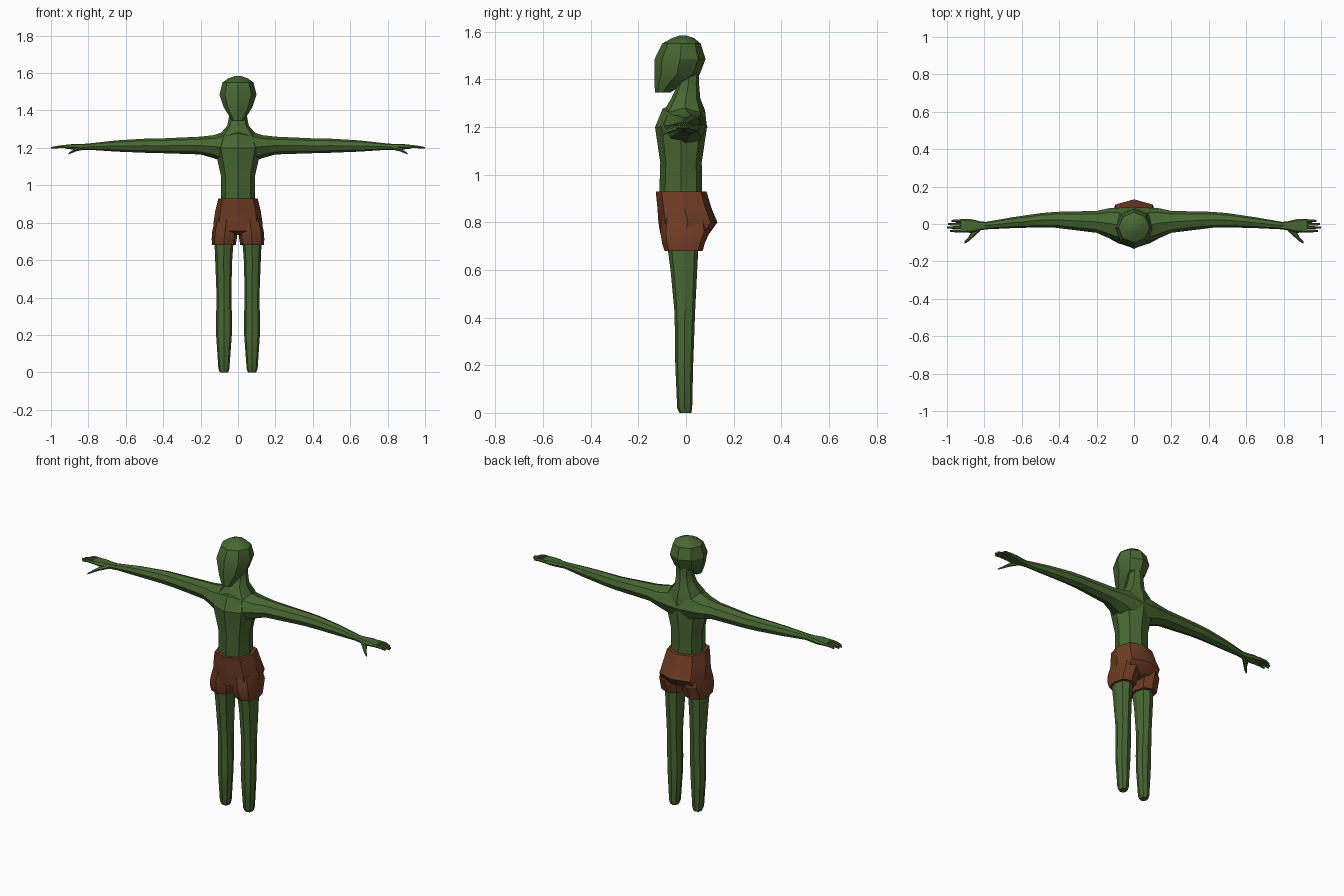
import bpy
import bmesh
import math

cube = bpy.data.objects.get("Cube")
if cube:
    bpy.data.objects.remove(cube, do_unlink=True)


def make_material(name, colour):
    mat = bpy.data.materials.new(name)
    mat.use_nodes = True
    mat.diffuse_color = colour
    shader = next(n for n in mat.node_tree.nodes if n.type == "BSDF_PRINCIPLED")
    shader.inputs["Base Color"].default_value = colour
    shader.inputs["Roughness"].default_value = 0.8
    return mat


skin = make_material("green skin", (0.065, 0.135, 0.032, 1))
cloth = make_material("brown cloth", (0.16, 0.046, 0.018, 1))


def loft(name, rows, axis="z", mat=skin, power=1.0, sides=8, mirror=False):
    """Skin rings given as (position, a_min, a_max, b_min, b_max) along an axis."""
    bm = bmesh.new()
    rings = []
    for pos, a_min, a_max, b_min, b_max in rows:
        ring = []
        for i in range(sides):
            angle = math.tau * i / sides
            c, s = math.cos(angle), math.sin(angle)
            c = math.copysign(abs(c) ** power, c)
            s = math.copysign(abs(s) ** power, s)
            a = (a_min + a_max) / 2 + c * (a_max - a_min) / 2
            b = (b_min + b_max) / 2 + s * (b_max - b_min) / 2
            ring.append(bm.verts.new((a, b, pos) if axis == "z" else (pos, a, b)))
        rings.append(ring)
    for low, high in zip(rings, rings[1:]):
        for i in range(sides):
            j = (i + 1) % sides
            bm.faces.new((low[i], low[j], high[j], high[i]))
    bm.faces.new(rings[0])
    bm.faces.new(rings[-1])
    bmesh.ops.recalc_face_normals(bm, faces=bm.faces)
    mesh = bpy.data.meshes.new(name)
    bm.to_mesh(mesh)
    bm.free()
    mesh.materials.append(mat)
    obj = bpy.data.objects.new(name, mesh)
    bpy.context.collection.objects.link(obj)
    if mirror:
        obj.modifiers.new("Mirror", "MIRROR").use_clip = True
    bpy.ops.object.select_all(action="DESELECT")
    obj.select_set(True)
    bpy.context.view_layer.objects.active = obj
    bpy.ops.object.shade_smooth_by_angle(angle=math.radians(30))
    return obj


def centred(rows):
    """Expand (z, half width, front, back) to full ring rows."""
    return [(z, -w, w, front, back) for z, w, front, back in rows]


# Head with a flat face and a jutting jaw
loft("head", centred([
    (1.345, 0.03, -0.13, -0.065),
    (1.39, 0.06, -0.133, 0.0),
    (1.42, 0.078, -0.133, 0.057),
    (1.485, 0.099, -0.132, 0.082),
    (1.55, 0.083, -0.1, 0.062),
    (1.573, 0.05, -0.06, 0.035),
    (1.585, 0.012, -0.025, 0.0),
]))

# Torso and neck
loft("torso", centred([
    (0.85, 0.09, -0.1, 0.065),
    (0.93, 0.09, -0.112, 0.068),
    (1.05, 0.091, -0.108, 0.066),
    (1.2, 0.125, -0.13, 0.088),
    (1.27, 0.1, -0.092, 0.08),
    (1.32, 0.057, -0.062, 0.06),
    (1.38, 0.046, -0.035, 0.055),
    (1.43, 0.046, -0.03, 0.055),
]), power=0.9)

# Both arms run through the chest as one span
arm = [
    (0.13, -0.078, 0.085, 1.145, 1.268),
    (0.2, -0.047, 0.07, 1.165, 1.26),
    (0.42, -0.02, 0.065, 1.172, 1.25),
    (0.5, -0.018, 0.058, 1.174, 1.249),
    (0.65, -0.022, 0.036, 1.18, 1.24),
    (0.8, -0.029, 0.01, 1.19, 1.223),
]
chest = (0, -0.13, 0.09, 1.09, 1.31)
loft("arms", [(-r[0], *r[1:]) for r in reversed(arm)] + [chest] + arm, "x")

# Hands: palm, thumb and four fingers
loft("palms", [
    (0.78, -0.028, 0.01, 1.19, 1.223),
    (0.82, -0.033, 0.014, 1.188, 1.222),
    (0.87, -0.047, 0.026, 1.19, 1.222),
    (0.925, -0.046, 0.025, 1.196, 1.216),
], "x", power=0.8, mirror=True)
loft("thumbs", [
    (0.82, -0.035, 0.0, 1.19, 1.215),
    (0.865, -0.076, -0.035, 1.18, 1.202),
    (0.885, -0.094, -0.07, 1.173, 1.189),
    (0.907, -0.106, -0.094, 1.164, 1.173),
], "x", sides=6, mirror=True)
fingers = {"index": 0.985, "middle": 1.0, "ring": 0.995, "little": 0.975}
for i, (finger, tip) in enumerate(fingers.items()):
    y = -0.037 + 0.018 * i
    loft(finger + "_fingers", [
        (x, y - r, y + r, z - r, z + r)
        for x, z, r in ((0.9, 1.207, 0.009), (0.95, 1.207, 0.008), (tip, 1.2, 0.005))
    ], "x", sides=6, mirror=True)

# Legs, tapering to blunt ends
loft("legs", [
    (0, 0.053, 0.097, -0.028, 0.022),
    (0.02, 0.046, 0.105, -0.037, 0.026),
    (0.2, 0.033, 0.117, -0.045, 0.03),
    (0.28, 0.032, 0.117, -0.046, 0.033),
    (0.42, 0.036, 0.115, -0.048, 0.038),
    (0.6, 0.031, 0.122, -0.065, 0.047),
    (0.75, 0.02, 0.128, -0.085, 0.055),
], power=0.85, mirror=True)

# Shorts: seat and two short legs
loft("shorts_seat", centred([
    (0.735, 0.1, -0.07, 0.06),
    (0.755, 0.132, -0.108, 0.1),
    (0.8, 0.131, -0.116, 0.132),
    (0.86, 0.122, -0.12, 0.107),
    (0.93, 0.105, -0.127, 0.086),
]), mat=cloth, power=0.75)
loft("shorts_legs", [
    (0.68, 0.012, 0.138, -0.09, 0.07),
    (0.71, 0.007, 0.141, -0.1, 0.078),
    (0.76, 0.002, 0.137, -0.108, 0.1),
    (0.82, 0.005, 0.12, -0.1, 0.09),
], mat=cloth, power=0.75, mirror=True)
